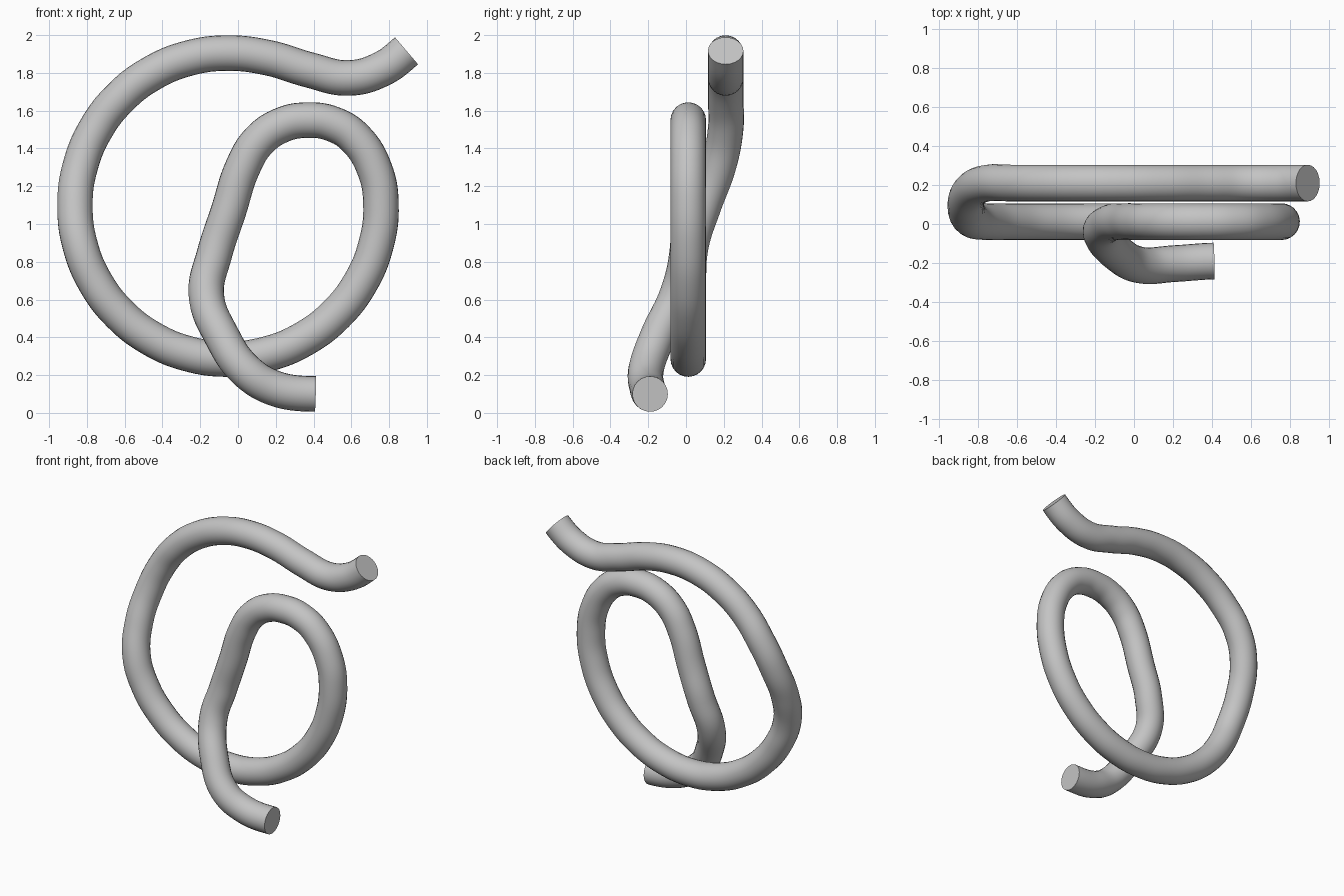
import bpy
import math
from mathutils import Vector

cube = bpy.data.objects.get("Cube")
if cube:
    bpy.data.objects.remove(cube, do_unlink=True)

TUBE = 0.094
MID, BACK = 0.012, 0.21

grey = bpy.data.materials.new("plain grey")
grey.use_nodes = True
colour = (0.55, 0.55, 0.55, 1)
grey.diffuse_color = colour
grey.node_tree.nodes["Principled BSDF"].inputs["Base Color"].default_value = colour


def ring(angle):
    """Point on the large loop, easing from the middle plane to the back on its left side."""
    a = math.radians(angle)
    z = 1.095 + 0.81 * math.sin(a)
    y = MID
    if 90 <= angle <= 230:
        t = min(max((z - 0.76) / 0.76, 0), 1)
        y += (BACK - MID) * t * t * (3 - 2 * t)
    return (-0.053 + 0.81 * math.cos(a), y, z)


# Centre line: upper tail, large loop, small top bend, straight run, lower tail
path = [(0.892, BACK, 1.917), (0.76, BACK, 1.82), (0.585, BACK, 1.773),
        (0.38, BACK, 1.815), (0.16, BACK, 1.88)]
path += [ring(a) for a in range(90, 361, 15)]
path += [(0.725, MID, 1.285), (0.62, MID, 1.455), (0.50, MID, 1.53),
         (0.37, MID, 1.55), (0.235, MID, 1.525), (0.11, MID, 1.44),
         (0.025, MID, 1.30), (-0.05, MID, 1.07), (-0.125, 0.005, 0.84),
         (-0.168, -0.045, 0.63), (-0.085, -0.15, 0.405),
         (0.04, -0.212, 0.225), (0.20, -0.204, 0.128), (0.41, -0.19, 0.1)]

curve = bpy.data.curves.new("bent_tube", "CURVE")
curve.dimensions = "3D"
curve.resolution_u = 8
curve.bevel_depth = TUBE
curve.bevel_resolution = 10
curve.use_fill_caps = True
spline = curve.splines.new("BEZIER")
spline.bezier_points.add(len(path) - 1)
for point, co in zip(spline.bezier_points, path):
    point.co = co
    point.handle_left_type = point.handle_right_type = "AUTO"

# Square off the two tail ends with set directions
for index, way in ((0, Vector((0.76, 0, 0.65))), (-1, Vector((1, 0.02, -0.03)))):
    point = spline.bezier_points[index]
    point.handle_left_type = point.handle_right_type = "FREE"
    sign = 1 if index == 0 else -1
    point.handle_left = point.co + way * 0.06 * sign
    point.handle_right = point.co - way * 0.06 * sign

tube = bpy.data.objects.new("bent_tube", curve)
bpy.context.collection.objects.link(tube)
curve.materials.append(grey)

# Turn the sweep into a mesh with smooth walls and flat ends
bpy.ops.object.select_all(action="DESELECT")
tube.select_set(True)
bpy.context.view_layer.objects.active = tube
bpy.ops.object.convert(target="MESH")
bpy.ops.object.shade_smooth_by_angle(angle=math.radians(35))
